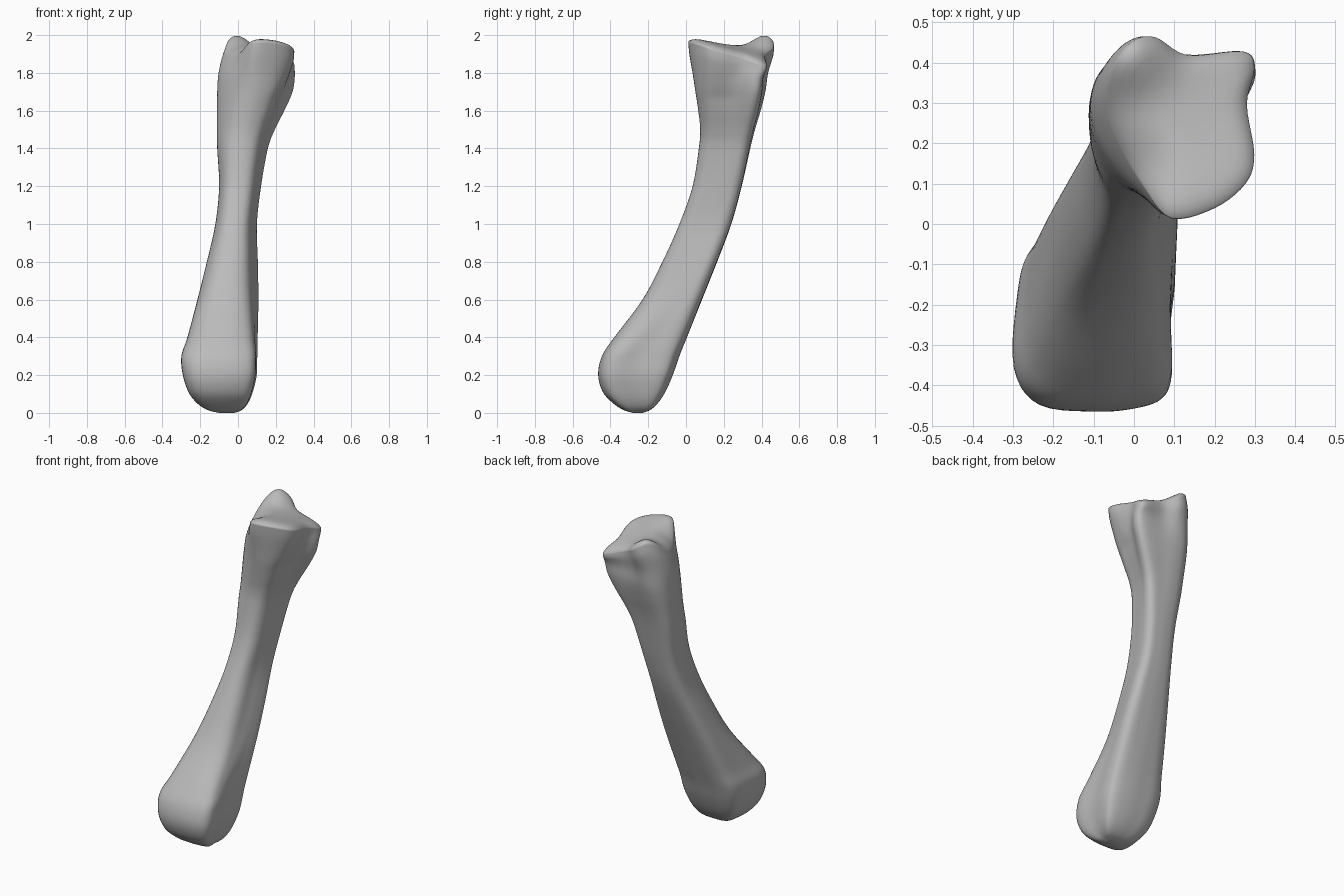
import bpy
import bmesh
from math import exp, floor
from mathutils import Vector

cube = bpy.data.objects.get("Cube")
if cube:
    bpy.data.objects.remove(cube, do_unlink=True)

STEPS = 5          # loft rings per section, and points per outline segment
SHOULDER = 1.68    # above this height the joint surface is tilted
TOP = 1.97
ROUNDING = .025    # drop of the joint surface at its rim

# Outlines in a unit box, anticlockwise from the front: head, shaft, neck, base
HEAD = [(.5, 0), (.75, .02), (.92, .08), (.98, .22), (.97, .5), (1, .82), (.93, .95),
        (.7, 1), (.45, 1), (.24, .98), (.08, .89), (.02, .66), (0, .25), (.15, .04)]
SHAFT = [(.42, 0), (.67, .03), (.82, .16), (.9, .4), (.97, .63), (1, .84), (.9, .97),
         (.67, 1), (.44, 1), (.22, .97), (.06, .88), (0, .7), (.03, .36), (.17, .08)]
NECK = [(.47, 0), (.68, .04), (.8, .17), (.84, .38), (.89, .6), (1, .82), (.93, .94),
        (.6, .97), (.33, 1), (.16, .97), (.04, .84), (0, .62), (.05, .38), (.23, .11)]
BASE = [(.44, 0), (.73, .055), (.94, .19), (1, .35), (.95, .63), (1, .83), (.92, .92),
        (.55, .9), (.33, 1), (.17, .97), (.04, .82), (0, .62), (.08, .42), (.26, .17)]
OUTLINES = [HEAD, SHAFT, NECK, BASE]

# Sections: height, x range, y range, outline blend
SECTIONS = [
    (0, -.1, -.02, -.28, -.23, 0),
    (.015, -.16, .02, -.33, -.19, 0),
    (.05, -.215, .052, -.385, -.15, 0),
    (.11, -.262, .078, -.44, -.11, 0),
    (.2, -.292, .099, -.465, -.07, 0),
    (.3, -.3, .102, -.445, -.035, 0),
    (.4, -.268, .104, -.38, .005, .3),
    (.6, -.215, .108, -.23, .085, .8),
    (.8, -.165, .105, -.125, .165, 1),
    (1, -.12, .1, -.035, .24, 1),
    (1.2, -.1, .122, .035, .295, 1),
    (1.4, -.11, .158, .068, .34, 1.3),
    (1.5, -.112, .195, .075, .365, 1.55),
    (1.6, -.112, .245, .065, .395, 1.8),
    (1.7, -.11, .288, .05, .42, 2.1),
    (1.8, -.105, .3, .035, .435, 2.5),
    (1.9, -.09, .3, .018, .462, 2.9),
    (TOP, -.07, .298, .012, .465, 3),
]


def spline(a, b, c, d, t):
    """Smooth curve through b and c, for tuples of any length."""
    return [q + t / 2 * (r - p + t * (2 * p - 5 * q + 4 * r - s + t * (3 * (q - r) + s - p)))
            for p, q, r, s in zip(a, b, c, d)]


def resample(points, closed):
    n = len(points)
    pick = (lambda i: points[i % n]) if closed else (lambda i: points[max(0, min(n - 1, i))])
    result = [spline(pick(i - 1), pick(i), pick(i + 1), pick(i + 2), k / STEPS)
              for i in range(n if closed else n - 1) for k in range(STEPS)]
    return result if closed else result + [list(points[-1])]


def blended_outline(blend):
    low = max(0, min(len(OUTLINES) - 2, floor(blend)))
    t = max(0, min(1, blend - low))
    pairs = zip(OUTLINES[low], OUTLINES[low + 1])
    return resample([[p + (q - p) * t for p, q in zip(a, b)] for a, b in pairs], True)


def fit(values, low, high):
    """Stretch values to fill a range exactly."""
    a, b = min(values), max(values)
    return [low + (v - a) / (b - a) * (high - low) for v in values]


def bump(x, y, cx, cy, width):
    return exp(-((x - cx) ** 2 + (y - cy) ** 2) / (2 * width ** 2))


def joint_height(x, y, scale):
    """Tilted upper joint surface with a rear peak and a worn right edge."""
    return (1.995 - .8 * max(y, 0) * (x + .11) - ROUNDING * scale ** 10
            + .052 * bump(x, y, -.01, .43, .065)
            - .05 * bump(x, y, -.01, .13, .06)
            - .09 * bump(x, y, -.12, .24, .09))


# Loft the sections, tilting the rings near the top
bm = bmesh.new()
rings = []
for z, x0, x1, y0, y1, blend in resample(SECTIONS, False):
    outline = blended_outline(blend)
    xs = fit([p[0] for p in outline], x0, x1)
    ys = fit([p[1] for p in outline], y0, y1)
    lift = max(0, (z - SHOULDER) / (TOP - SHOULDER)) ** 1.6
    rings.append([bm.verts.new((x, y, z + lift * (joint_height(x, y, 1) - TOP)))
                  for x, y in zip(xs, ys)])

# Upper joint surface: shrinking rings that follow its height
rim = [v.co.copy() for v in rings[-1]]
middle = sum(rim, Vector()) / len(rim)
for scale in (.985, .96, .92, .85, .75, .6, .45, .3, .15):
    ring = []
    for co in rim:
        p = middle.lerp(co, scale)
        ring.append(bm.verts.new((p.x, p.y, joint_height(p.x, p.y, scale))))
    rings.append(ring)

for low, high in zip(rings, rings[1:]):
    for i in range(len(low)):
        j = (i + 1) % len(low)
        bm.faces.new((low[i], low[j], high[j], high[i]))
bm.faces.new(list(reversed(rings[0])))
bm.faces.new(rings[-1])

mesh = bpy.data.meshes.new("long_bone")
bm.to_mesh(mesh)
bm.free()
bone = bpy.data.objects.new("long_bone", mesh)
bpy.context.collection.objects.link(bone)

# Plain grey surface
grey = bpy.data.materials.new("bone grey")
grey.use_nodes = True
colour = (.5, .5, .5, 1)
grey.diffuse_color = colour
grey.node_tree.nodes["Principled BSDF"].inputs["Base Color"].default_value = colour
mesh.materials.append(grey)

bpy.context.view_layer.objects.active = bone
bone.select_set(True)
bpy.ops.object.shade_smooth_by_angle(angle=1.1)
